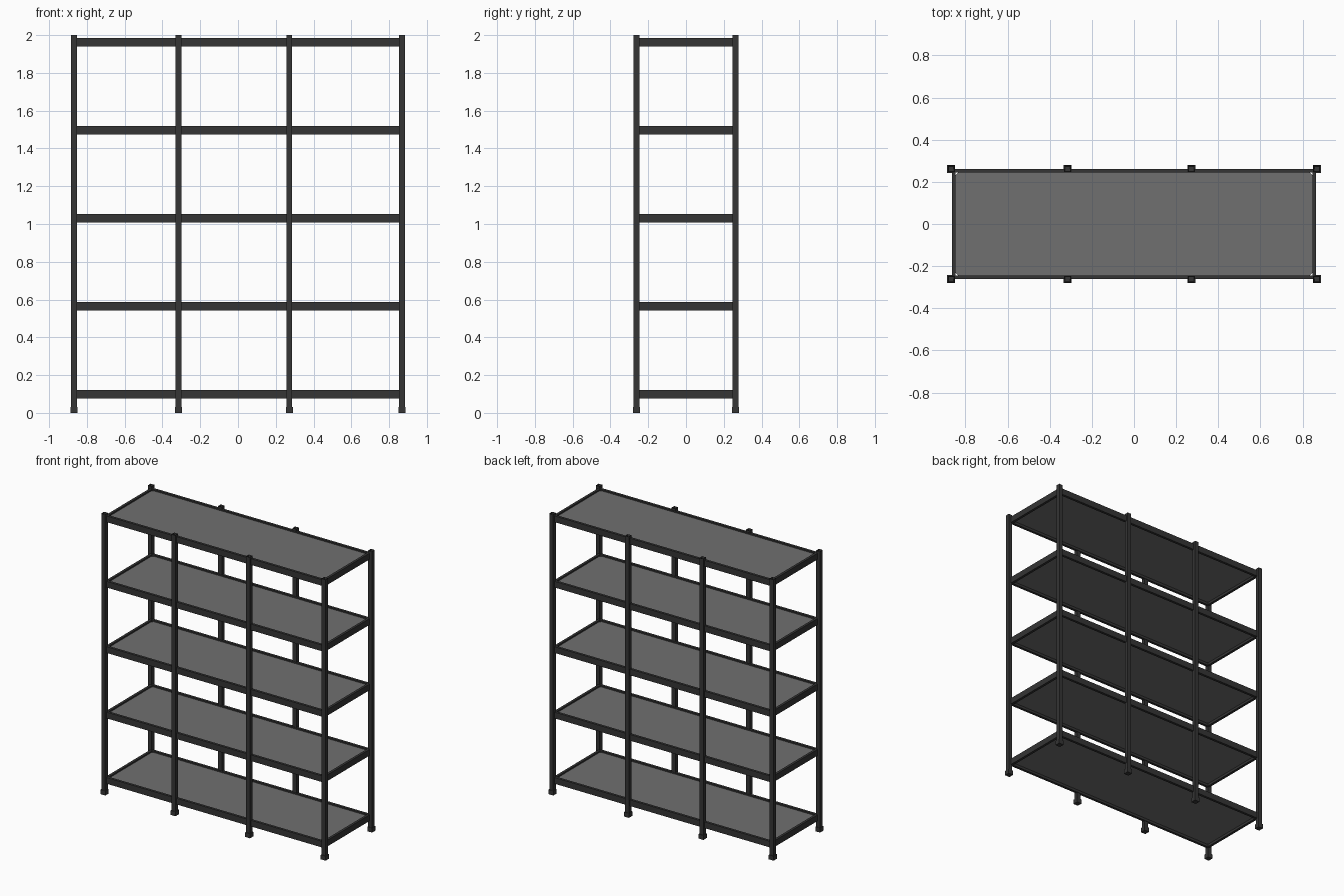
import bpy
import bmesh
from mathutils import Matrix, Vector

cube = bpy.data.objects.get("Cube")
if cube:
    bpy.data.objects.remove(cube, do_unlink=True)


def material(name, value):
    mat = bpy.data.materials.new(name)
    mat.use_nodes = True
    color = (value, value, value, 1)
    mat.diffuse_color = color
    bsdf = next(n for n in mat.node_tree.nodes if n.type == "BSDF_PRINCIPLED")
    bsdf.inputs["Base Color"].default_value = color
    return mat


FRAME = material("dark steel", 0.035)
BOARD = material("grey board", 0.16)


def box(bm, low, high):
    low, high = Vector(low), Vector(high)
    place = Matrix.Translation((low + high) / 2) @ Matrix.Diagonal((*(high - low), 1))
    return bmesh.ops.create_cube(bm, size=1, matrix=place)["verts"]


def finish(bm, name, mat):
    mesh = bpy.data.meshes.new(name)
    bm.to_mesh(mesh)
    bm.free()
    mesh.materials.append(mat)
    obj = bpy.data.objects.new(name, mesh)
    bpy.context.collection.objects.link(obj)
    return obj


POST_X = (-0.868, -0.315, 0.272, 0.868)
POST_Y = 0.262
HALF_POST = 0.015
HALF_FOOT = 0.019
SHELVES = [0.098 + i * 0.466 for i in range(5)]
HALF_BEAM = 0.022
THICK = 0.018


# Square tube post with an open top and a wider foot
def post(name, x, y):
    bm = bmesh.new()
    h, f = HALF_POST, HALF_FOOT
    verts = box(bm, (x - h, y - h, 0.01), (x + h, y + h, 2))
    top = next(face for face in bm.faces if face.normal.z > 0.9)
    bmesh.ops.inset_region(bm, faces=[top], thickness=0.004)
    bmesh.ops.translate(bm, verts=top.verts, vec=(0, 0, -0.02))
    finish(bm, name, FRAME)
    bm = bmesh.new()
    box(bm, (x - f, y - f, 0), (x + f, y + f, 0.032))
    finish(bm, name + "_foot", FRAME)


for side, y in (("front", -POST_Y), ("back", POST_Y)):
    for i, x in enumerate(POST_X):
        post(f"{side}_post_{i + 1}", x, y)

# Shelf levels: rails, end beams and a recessed board
OUT_X, OUT_Y = 0.865, 0.262
for i, z in enumerate(SHELVES):
    low, high = z - HALF_BEAM, z + HALF_BEAM
    for s, label in ((-1, "front"), (1, "back")):
        bm = bmesh.new()
        ys = sorted((s * OUT_Y, s * (OUT_Y - THICK)))
        box(bm, (-OUT_X, ys[0], low), (OUT_X, ys[1], high))
        finish(bm, f"{label}_rail_{i + 1}", FRAME)
    for s, label in ((-1, "right"), (1, "left")):
        bm = bmesh.new()
        xs = sorted((s * OUT_X, s * (OUT_X - THICK)))
        box(bm, (xs[0], -OUT_Y + THICK, low), (xs[1], OUT_Y - THICK, high))
        finish(bm, f"{label}_end_beam_{i + 1}", FRAME)
    bm = bmesh.new()
    x, y = OUT_X - THICK, OUT_Y - THICK
    box(bm, (-x, -y, z - 0.004), (x, y, z + 0.012))
    # clipped corners clear the posts
    edges = [e for e in bm.edges if abs(e.verts[0].co.z - e.verts[1].co.z) > 0.001]
    bmesh.ops.bevel(bm, geom=edges, offset=0.012, segments=1, affect="EDGES")
    finish(bm, f"board_{i + 1}", BOARD)
